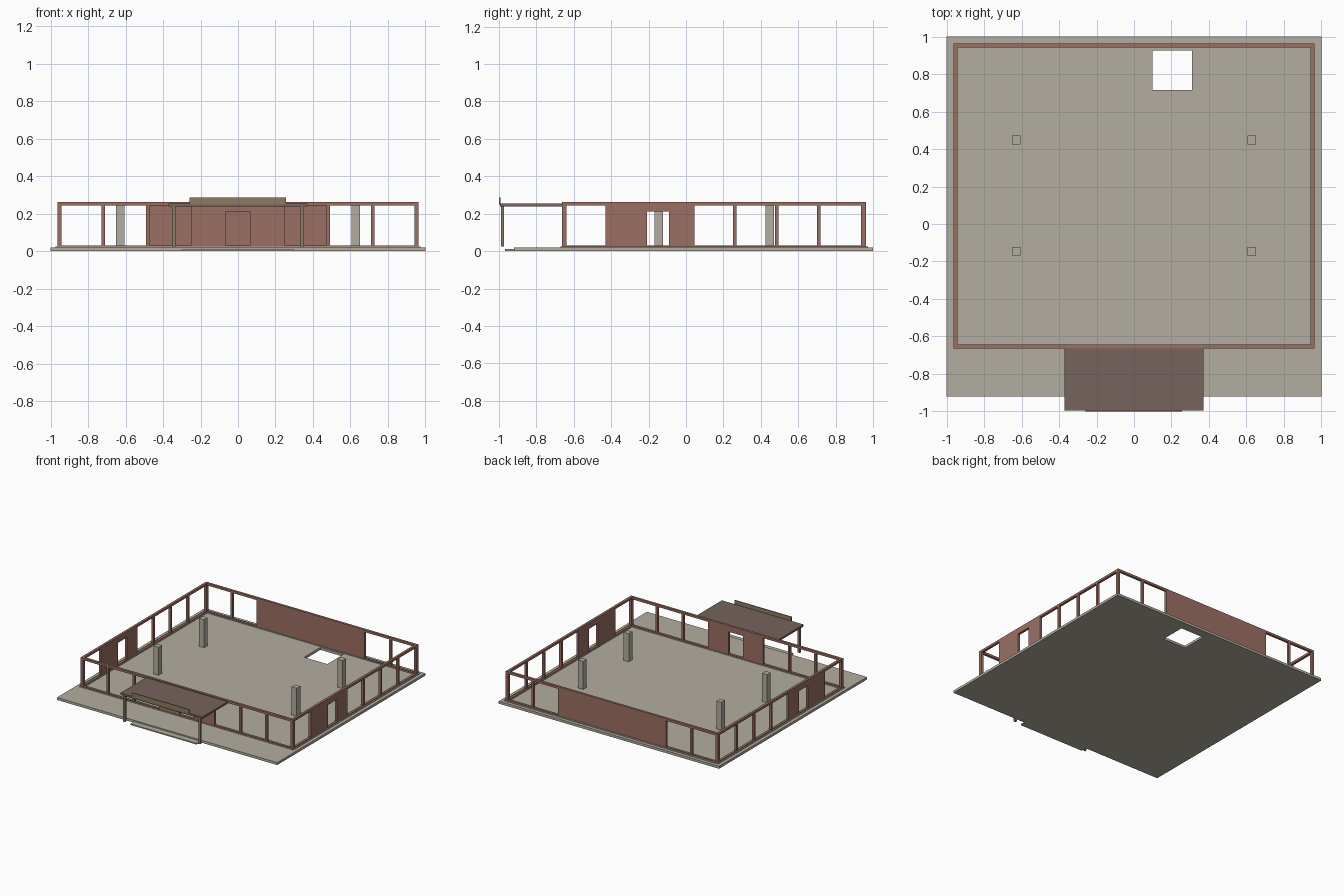
import bpy
import bmesh

cube = bpy.data.objects.get("Cube")
if cube:
    bpy.data.objects.remove(cube, do_unlink=True)


def material(name, rgb):
    m = bpy.data.materials.new(name)
    m.use_nodes = True
    m.diffuse_color = (*rgb, 1)
    m.node_tree.nodes["Principled BSDF"].inputs["Base Color"].default_value = (*rgb, 1)
    return m


CONCRETE = material("concrete", (0.45, 0.42, 0.355))
BRICK = material("red brown", (0.33, 0.163, 0.126))
ROOF = material("dark brown", (0.18, 0.126, 0.11))
OLIVE = material("olive tan", (0.265, 0.205, 0.127))


def finish(name, bm, mat):
    me = bpy.data.meshes.new(name)
    bmesh.ops.recalc_face_normals(bm, faces=bm.faces[:])
    bm.to_mesh(me)
    bm.free()
    me.materials.append(mat)
    ob = bpy.data.objects.new(name, me)
    bpy.context.collection.objects.link(ob)


def add_box(bm, x, y, z):
    """Add a box given (low, high) ranges on each axis."""
    verts = bmesh.ops.create_cube(bm, size=1)["verts"]
    for v in verts:
        v.co = [r[0] if c < 0 else r[1] for c, r in zip(v.co, (x, y, z))]


def box(name, mat, x, y, z):
    bm = bmesh.new()
    add_box(bm, x, y, z)
    finish(name, bm, mat)


GROUND, SILL, HEAD, TOP = 0.02, 0.03, 0.244, 0.262
DOOR_TOP = 0.212
X = 0.963
FRONT, BACK = -0.664, 0.962
T = 0.02

# Floor slab with a square opening
bm = bmesh.new()
xs, ys = (-1, 0.10, 0.31, 1), (-0.67, 0.715, 0.925, 1)
grid = [[bm.verts.new((x, y, 0)) for y in ys] for x in xs]
for i in range(3):
    for j in range(3):
        if (i, j) != (1, 1):
            bm.faces.new((grid[i][j], grid[i + 1][j], grid[i + 1][j + 1], grid[i][j + 1]))
top = bmesh.ops.extrude_face_region(bm, geom=bm.faces[:])["geom"]
for v in top:
    if isinstance(v, bmesh.types.BMVert):
        v.co.z = GROUND
finish("floor_slab", bm, CONCRETE)

# Porch slab and entrance step
box("porch_slab", CONCRETE, (-1, 1), (-0.92, -0.67), (0, GROUND))
box("entrance_step", CONCRETE, (-0.3, 0.3), (-0.968, -0.92), (0, 0.01))

# Low kerb under the walls
bm = bmesh.new()
for s in (-1, 1):
    add_box(bm, sorted((s * 0.973, s * 0.937)), (-0.67, 0.973), (GROUND, 0.025))
for y in ((-0.67, -0.638), (0.937, 0.973)):
    add_box(bm, (-0.937, 0.937), y, (GROUND, 0.025))
finish("wall_kerb", bm, CONCRETE)


def wall(name, along_x, depth, span, posts, panel, door=None):
    """Framed wall with rails, posts and a solid panel that may have a doorway."""
    bm = bmesh.new()

    def piece(run, z):
        add_box(bm, *((run, depth) if along_x else (depth, run)), z)

    piece(span, (GROUND, SILL))
    piece(span, (HEAD, TOP))
    for p in posts:
        piece((p - 0.009, p + 0.009), (SILL, HEAD))
    if door:
        piece((panel[0], door[0]), (SILL, HEAD))
        piece((door[1], panel[1]), (SILL, HEAD))
        piece(door, (DOOR_TOP, HEAD))
    else:
        piece(panel, (SILL, HEAD))
    finish(name, bm, BRICK)


# Four walls
inner = (-X + T, X - T)
wall("front_wall", True, (FRONT, FRONT + T), inner,
     (-0.72, -0.482, 0.482, 0.72), (-0.25, 0.25), (-0.068, 0.065))
wall("back_wall", True, (BACK - T, BACK), inner, (-0.72, 0.72), (-0.49, 0.49))
for side, s in (("left", 1), ("right", -1)):
    wall(side + "_wall", False, sorted((s * X, s * (X - T))), (FRONT, BACK),
         (0.26, 0.485, 0.71), (-0.43, 0.045), (-0.208, -0.09))

# Corner posts
bm = bmesh.new()
for s in (-1, 1):
    for y in ((FRONT, FRONT + 0.026), (BACK - 0.026, BACK)):
        add_box(bm, sorted((s * X, s * (X - T))), y, (SILL, HEAD))
finish("corner_posts", bm, BRICK)

# Interior columns
for s in (-1, 1):
    for row, y in (("front", -0.145), ("back", 0.448)):
        cx = s * 0.628
        box(f"{row}_column", CONCRETE, (cx - 0.023, cx + 0.023),
            (y - 0.023, y + 0.023), (GROUND, 0.25))

# Entrance canopy with its posts and sign board
box("canopy_roof", ROOF, (-0.371, 0.371), (-0.995, FRONT), (0.238, 0.254))
for s in (-1, 1):
    box("canopy_post", OLIVE, (s * 0.342 - 0.009, s * 0.342 + 0.009),
        (-0.99, -0.972), (0.024, 0.238))
box("sign_board", OLIVE, (-0.26, 0.256), (-1, -0.993), (0.25, 0.287))
